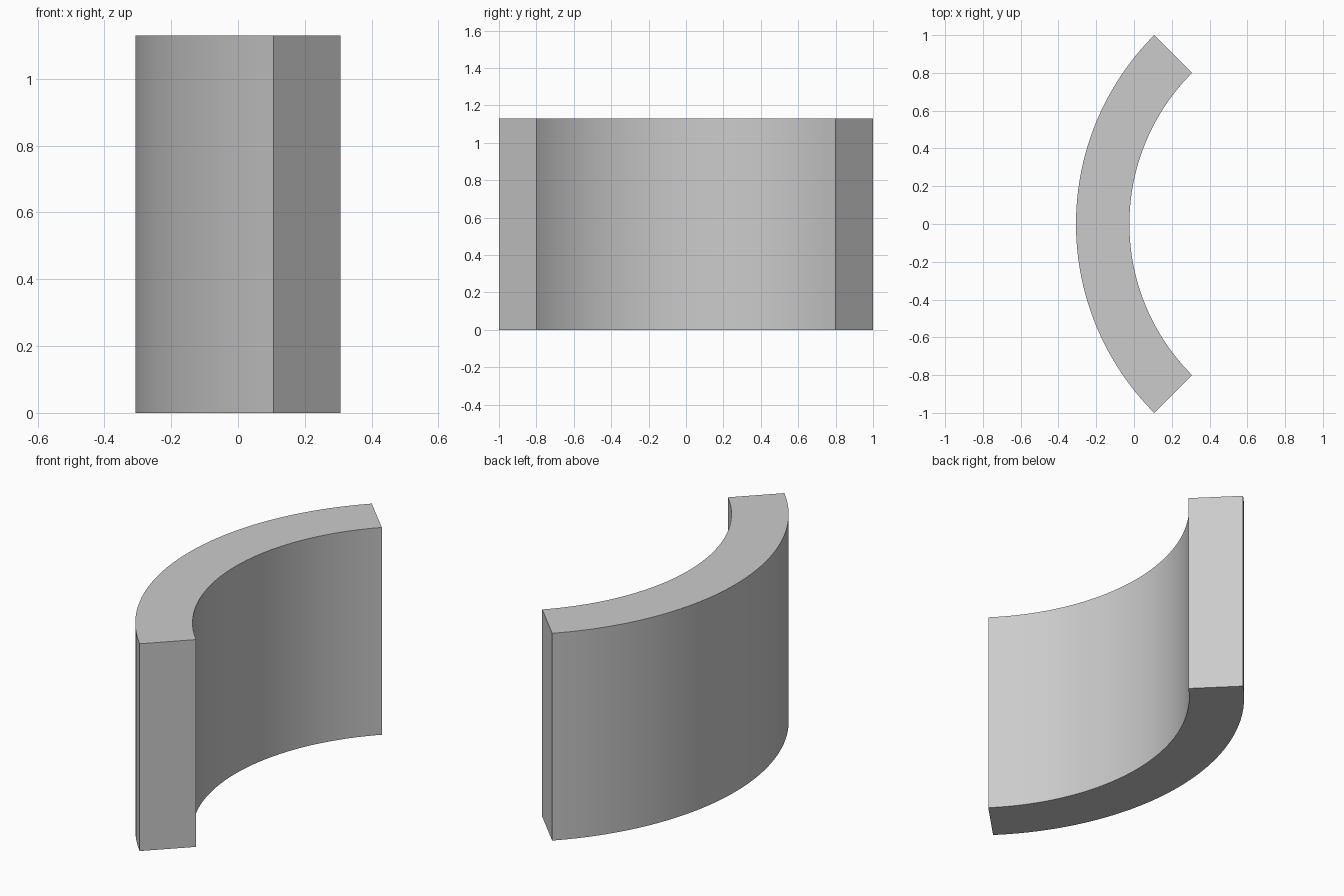
import bpy, bmesh, math

if "Cube" in bpy.data.objects:
    bpy.data.objects.remove(bpy.data.objects["Cube"])

SEGMENTS = 48
R_OUT = math.sqrt(2)
R_IN = 0.8 * R_OUT
HEIGHT = 1.13
CENTRE_X = 1.107


def arc(radius):
    """Quarter-circle arc opening toward +x."""
    pts = []
    for i in range(SEGMENTS + 1):
        a = math.radians(135 + 90 * i / SEGMENTS)
        pts.append((CENTRE_X + radius * math.cos(a), radius * math.sin(a), 0))
    return pts


# Curved wall: ring-sector profile extruded upward
bm = bmesh.new()
profile = arc(R_OUT) + arc(R_IN)[::-1]
face = bm.faces.new([bm.verts.new(p) for p in profile])
top = bmesh.ops.extrude_face_region(bm, geom=[face])["geom"]
bmesh.ops.translate(bm, vec=(0, 0, HEIGHT),
                    verts=[g for g in top if isinstance(g, bmesh.types.BMVert)])
bmesh.ops.recalc_face_normals(bm, faces=bm.faces)

mesh = bpy.data.meshes.new("curved_wall")
bm.to_mesh(mesh)
bm.free()
wall = bpy.data.objects.new("curved_wall", mesh)
bpy.context.collection.objects.link(wall)

# Smooth curved sides, crisp corners
bpy.context.view_layer.objects.active = wall
wall.select_set(True)
bpy.ops.object.shade_smooth_by_angle(angle=math.radians(30))
